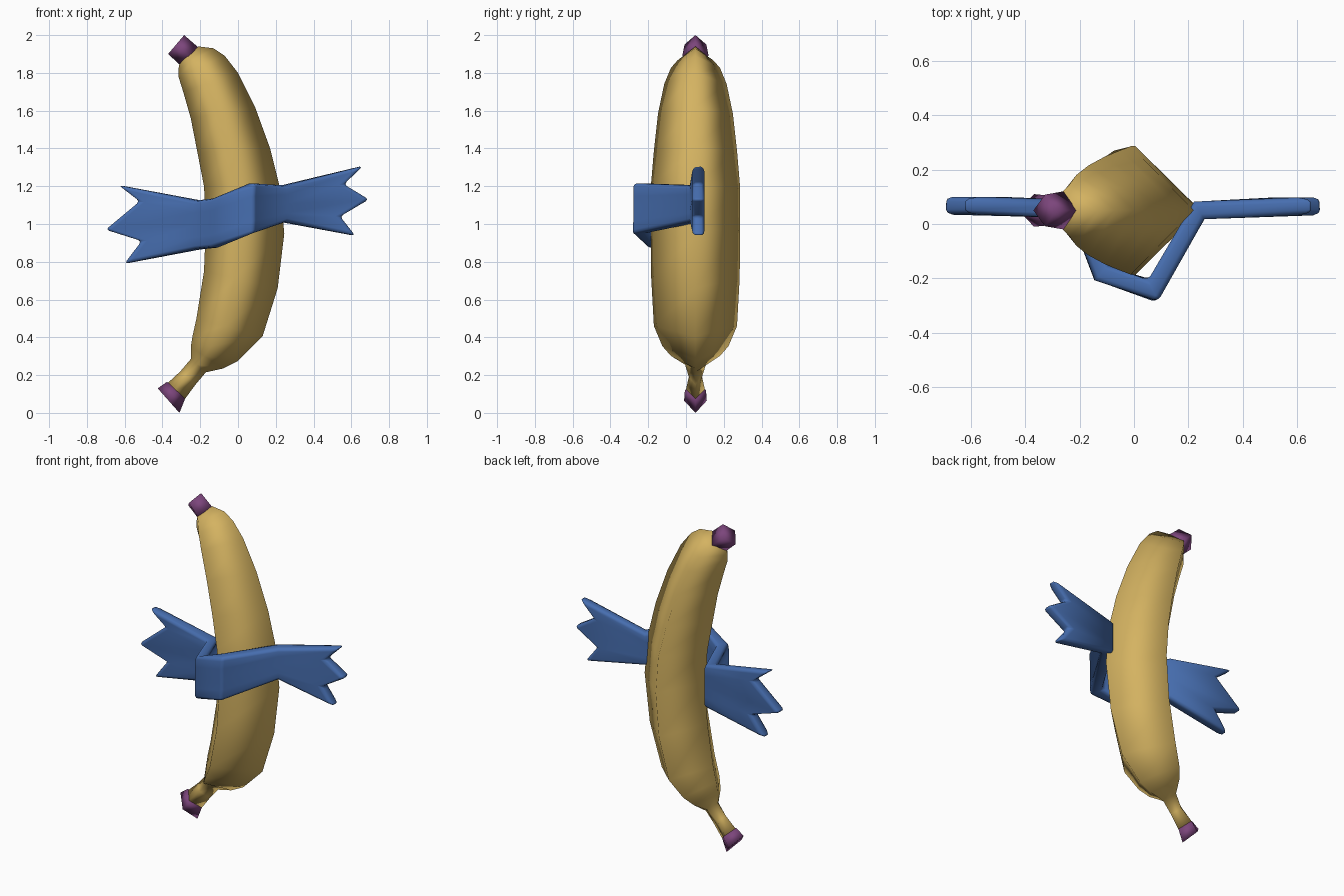
import bpy, bmesh, math

if "Cube" in bpy.data.objects:
    bpy.data.objects.remove(bpy.data.objects["Cube"])

Y0 = 0.05  # the fruit's plane of symmetry


def material(name, rgb):
    m = bpy.data.materials.new(name)
    m.diffuse_color = (*rgb, 1)
    m.use_nodes = True
    m.node_tree.nodes["Principled BSDF"].inputs["Base Color"].default_value = m.diffuse_color
    return m


yellow = material("ripe yellow", (0.66, 0.45, 0.12))
purple = material("dark purple", (0.20, 0.06, 0.20))
blue = material("cloth blue", (0.062, 0.155, 0.43))


def finish(name, bm, mat, angle):
    bmesh.ops.recalc_face_normals(bm, faces=bm.faces)
    me = bpy.data.meshes.new(name)
    bm.to_mesh(me)
    bm.free()
    me.materials.append(mat)
    ob = bpy.data.objects.new(name, me)
    bpy.context.collection.objects.link(ob)
    bpy.ops.object.select_all(action='DESELECT')
    ob.select_set(True)
    bpy.context.view_layer.objects.active = ob
    bpy.ops.object.shade_smooth_by_angle(angle=math.radians(angle))
    return ob


def loft(name, rings, mat, f, angle):
    """Four-sided loft; each ring is outer x, z, inner x, z, half depth."""
    bm = bmesh.new()
    rows = []
    for ox, oz, ix, iz, hy in rings:
        section = [(1, 0), (f, 1), (0, 0), (f, -1)]
        rows.append([bm.verts.new((ix + (ox - ix) * t, Y0 + hy * s, iz + (oz - iz) * t))
                     for t, s in section])
    for a, b in zip(rows, rows[1:]):
        for i in range(4):
            j = (i + 1) % 4
            bm.faces.new((a[i], a[j], b[j], b[i]))
    bm.faces.new(rows[0])
    bm.faces.new(rows[-1])
    return finish(name, bm, mat, angle)


# Curved fruit body with stem
loft("fruit_body", [
    (-.28, .075, -.37, .16, .05), (-.225, .15, -.305, .22, .035),
    (-.17, .215, -.25, .285, .055), (-.08, .235, -.25, .35, .13),
    (0, .275, -.24, .41, .175), (.13, .405, -.22, .50, .22),
    (.21, .66, -.18, .75, .234), (.245, .95, -.17, 1.0, .237),
    (.22, 1.2, -.18, 1.2, .236), (.17, 1.4, -.215, 1.38, .22),
    (.09, 1.62, -.25, 1.56, .198), (0, 1.8, -.29, 1.70, .165),
    (-.07, 1.89, -.315, 1.78, .13), (-.13, 1.93, -.315, 1.82, .095),
    (-.21, 1.94, -.31, 1.85, .064)], yellow, 0.42, 170)

# Stem end and tip
loft("stem_end", [(-.31, 0, -.425, .13, .06), (-.28, .075, -.375, .165, .056)], purple, 0.5, 170)
loft("tip_end", [(-.21, 1.935, -.31, 1.845, .07), (-.285, 2.0, -.37, 1.9, .058)], purple, 0.5, 170)

# Scarf: folded ribbon with zigzag ends (bottom to top in each column)
left_end = [(-.60, .79), (-.51, .91), (-.70, .97), (-.52, 1.12), (-.63, 1.205)]
right_end = [(.62, .938), (.54, 1.04), (.692, 1.13), (.56, 1.21), (.66, 1.307)]
folds = [(-.21, .055, .865, 1.125), (-.12, -.18, .875, 1.135),
         (.07, -.245, .95, 1.215), (.24, .05, 1.01, 1.205)]
bm = bmesh.new()
cols = [[bm.verts.new((x, .068, z)) for x, z in left_end]]
for x, y, lo, hi in folds:
    cols.append([bm.verts.new((x, y, lo + (hi - lo) * k / 4)) for k in range(5)])
cols.append([bm.verts.new((x, .066, z)) for x, z in right_end])
for a, b in zip(cols, cols[1:]):
    for k in range(4):
        bm.faces.new((a[k], b[k], b[k + 1], a[k + 1]))
scarf = finish("scarf", bm, blue, 110)
solid = scarf.modifiers.new("thickness", 'SOLIDIFY')
solid.thickness = 0.066
solid.offset = 0
solid.use_even_offset = True
bevel = scarf.modifiers.new("soft_edges", 'BEVEL')
bevel.width = 0.018
bevel.segments = 2
bevel.limit_method = 'ANGLE'
bevel.angle_limit = math.radians(75)
